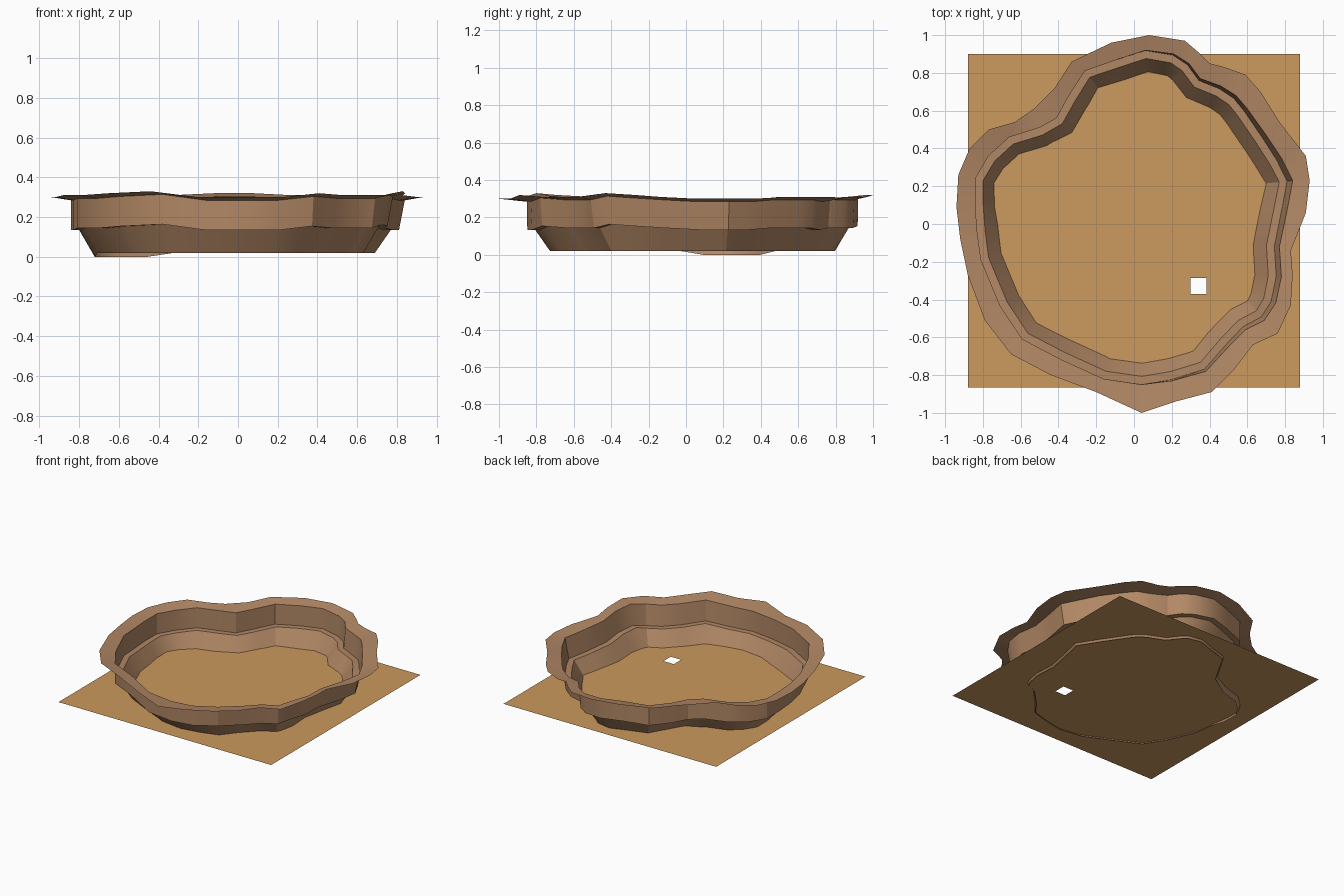
import bpy
import bmesh
from math import radians
from mathutils import Vector

cube = bpy.data.objects.get("Cube")
if cube:
    bpy.data.objects.remove(cube, do_unlink=True)


def make_material(name, color):
    mat = bpy.data.materials.new(name)
    mat.use_nodes = True
    mat.diffuse_color = color
    mat.node_tree.nodes["Principled BSDF"].inputs["Base Color"].default_value = color
    return mat


def make_object(name, bm, mat):
    mesh = bpy.data.meshes.new(name)
    bm.to_mesh(mesh)
    bm.free()
    mesh.materials.append(mat)
    obj = bpy.data.objects.new(name, mesh)
    bpy.context.collection.objects.link(obj)
    return obj


def inset(outline, distance_at):
    """Move a clockwise outline inward along its corner normals."""
    result = []
    for i, point in enumerate(outline):
        tangent = outline[(i + 1) % len(outline)] - outline[i - 1]
        inward = Vector((tangent.y, -tangent.x)).normalized()
        result.append(point + inward * distance_at(point))
    return result


def loft(bm, rings):
    """Bridge successive closed rings with quads facing up and inward."""
    loops = [[bm.verts.new(co) for co in ring] for ring in rings]
    for outer, inner in zip(loops, loops[1:]):
        for i in range(len(outer)):
            j = (i + 1) % len(outer)
            bm.faces.new((outer[j], outer[i], inner[i], inner[j]))


def with_height(outline, heights):
    return [(p.x, p.y, z) for p, z in zip(outline, heights)]


earth = make_material("brown earth", (0.445, 0.246, 0.130, 1))
sand = make_material("tan sand", (0.604, 0.319, 0.112, 1))

# Uneven outlines, clockwise from the back, in hundredths of a unit
lip_points = [
    (8, 100), (27, 97), (34, 91), (40, 85), (48, 83), (59, 79), (67, 70),
    (77, 54), (91, 36), (93, 23), (91, 6), (83, -14), (84, -27), (83, -43),
    (76, -58), (63, -64), (53, -77), (41, -89), (22, -94), (4, -100),
    (-20, -89), (-44, -80), (-65, -69), (-79, -51), (-88, -27), (-92, -8),
    (-94, 9), (-93, 26), (-87, 40), (-77, 50), (-63, 54), (-53, 61),
    (-42, 72), (-33, 86), (-12, 96)]
wall_points = [
    (6, 92), (21, 90), (29, 85), (35, 77), (46, 73), (54, 68), (60, 61),
    (70, 47), (78, 35), (84, 23), (81, 7), (77, -12), (78, -28), (75, -42),
    (69, -51), (59, -56), (50, -65), (38, -78), (20, -83), (4, -85),
    (-16, -82), (-38, -72), (-59, -61), (-71, -43), (-81, -19), (-83, -4),
    (-84, 9), (-84, 24), (-77, 36), (-66, 46), (-50, 51), (-41, 56),
    (-35, 67), (-26, 81), (-9, 87)]
lip_heights = [
    32, 31, 31, 31, 30, 31, 31, 31, 30, 30, 30, 31, 32, 33, 31, 31, 31, 32,
    30, 30, 30, 33, 32, 31, 31, 30, 30, 30, 30, 31, 31, 30, 30, 31, 32]

lip = [Vector(p) / 100 for p in lip_points]
wall = [Vector(p) / 100 for p in wall_points]
lip_z = [h / 100 for h in lip_heights]
top_z = [z - 0.016 for z in lip_z]
ledge_z = [z - 0.15 for z in top_z]


# The wall leans inward on the left side
def lean(p):
    return 0.035 * max(p.x, 0)


wall_foot = inset(wall, lean)
ledge = inset(wall, lambda p: lean(p) + 0.042)
base = inset(wall, lambda p: lean(p) + 0.122)
base_z = [0.0 if p.x < -0.4 and 0 < p.y < 0.45 else 0.02 for p in base]

# Basin rim: flared lip, upright wall, narrow ledge and sloping bank
rings = [with_height(lip, lip_z), with_height(wall, top_z),
         with_height(wall_foot, ledge_z), with_height(ledge, ledge_z),
         with_height(base, base_z)]
bm = bmesh.new()
loft(bm, rings)
rim = make_object("basin_rim", bm, earth)
bpy.ops.object.select_all(action='DESELECT')
rim.select_set(True)
bpy.context.view_layer.objects.active = rim
bpy.ops.object.shade_smooth_by_angle(angle=radians(30))

# Ground sheet with a small square opening
xs = (-0.88, 0.30, 0.385, 0.88)
ys = (-0.865, -0.37, -0.285, 0.90)
bm = bmesh.new()
grid = [[bm.verts.new((x, y, 0.035)) for y in ys] for x in xs]
for i in range(3):
    for j in range(3):
        if (i, j) != (1, 1):
            bm.faces.new((grid[i][j], grid[i + 1][j],
                          grid[i + 1][j + 1], grid[i][j + 1]))
make_object("ground_sheet", bm, sand)
